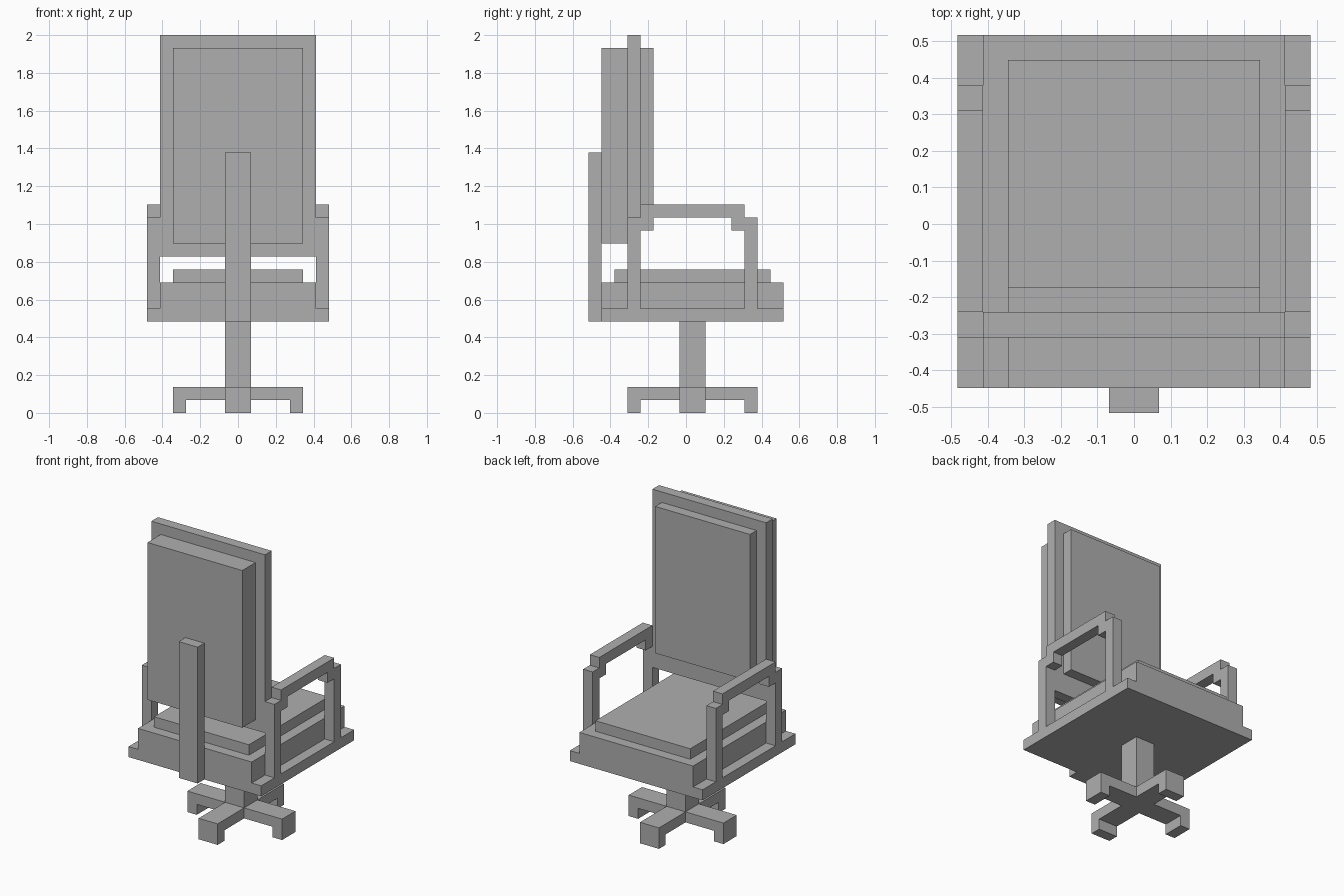
import bpy
import bmesh
from mathutils import Vector

if "Cube" in bpy.data.objects:
    bpy.data.objects.remove(bpy.data.objects["Cube"], do_unlink=True)

U = 2 / 29  # one block of the chair's grid

grey = bpy.data.materials.new("plain grey")
grey.use_nodes = True
colour = (0.43, 0.43, 0.43, 1)
grey.diffuse_color = colour
grey.node_tree.nodes["Principled BSDF"].inputs["Base Color"].default_value = colour


def finish(name, bm):
    mesh = bpy.data.meshes.new(name)
    bm.to_mesh(mesh)
    bm.free()
    mesh.materials.append(grey)
    obj = bpy.data.objects.new(name, mesh)
    bpy.context.collection.objects.link(obj)
    return obj


def box(name, x, y, z):
    """Box from (min, max) ranges in grid blocks."""
    bm = bmesh.new()
    bmesh.ops.create_cube(bm, size=1)
    for v in bm.verts:
        v.co = Vector([U * (a + (b - a) * (c + 0.5))
                       for (a, b), c in zip((x, y, z), v.co)])
    return finish(name, bm)


def extruded(name, outline, depth, place):
    """Extrude a flat outline; place(a, b, d) maps it to grid blocks."""
    bm = bmesh.new()
    face = bm.faces.new([bm.verts.new(Vector(place(a, b, depth[0])) * U)
                         for a, b in outline])
    step = Vector(place(0, 0, depth[1])) - Vector(place(0, 0, depth[0]))
    new = bmesh.ops.extrude_face_region(bm, geom=[face])["geom"]
    bmesh.ops.translate(bm, vec=step * U,
                        verts=[g for g in new if isinstance(g, bmesh.types.BMVert)])
    bmesh.ops.recalc_face_normals(bm, faces=bm.faces)
    return finish(name, bm)


# Seat
box("seat_plate", (-7, 7), (-6.5, 7.5), (7, 8))
box("seat_block", (-6, 6), (-6.5, 7.5), (8, 10))
box("seat_cushion", (-5, 5), (-5.5, 6.5), (10, 11))

# Backrest
box("back_frame", (-6, 6), (-4.5, -3.5), (12, 29))
box("back_panel", (-5, 5), (-6.5, -4.5), (13, 28))
box("back_cushion", (-5, 5), (-3.5, -2.5), (14, 28))
box("back_strut", (-1, 1), (-7.5, -6.5), (7, 20))

# Armrests: one stepped loop outline per side, symmetric about y = 0.5
half = [(5, 8), (5, 15), (4, 15), (4, 16)]
inner = [(3, 15), (3, 14), (4, 14), (4, 8)]
outline = half + [(-a, b) for a, b in reversed(half)]
outline += [(-a, b) for a, b in reversed(inner)] + inner
for side, depth in (("left", (6, 7)), ("right", (-7, -6))):
    extruded(side + "_armrest", outline, depth, lambda a, b, d: (d, a + 0.5, b))

# Pedestal and four-footed base
box("pedestal", (-1, 1), (-0.5, 1.5), (2, 7))
arms = [(5, 1), (1, 1), (1, 5), (-1, 5), (-1, 1), (-5, 1),
        (-5, -1), (-1, -1), (-1, -5), (1, -5), (1, -1), (5, -1)]
extruded("base_cross", arms, (1, 2), lambda a, b, d: (a, b + 0.5, d))
for side, (a, b) in (("left", (4, 5)), ("right", (-5, -4))):
    box(side + "_foot", (a, b), (-0.5, 1.5), (0, 1))
for end, (a, b) in (("front", (-4.5, -3.5)), ("back", (4.5, 5.5))):
    box(end + "_foot", (-1, 1), (a, b), (0, 1))
